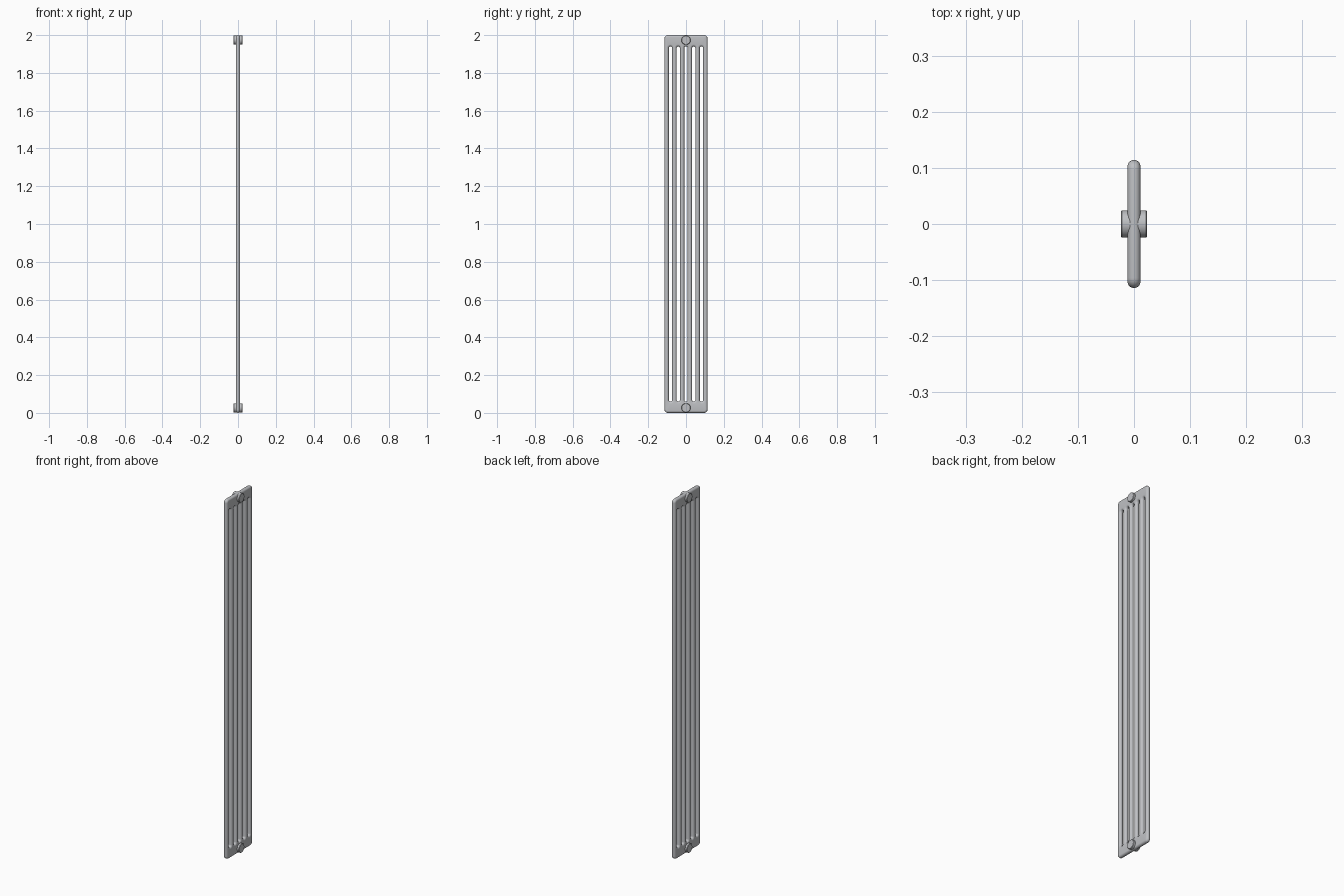
import bpy, bmesh, math

if "Cube" in bpy.data.objects:
    bpy.data.objects.remove(bpy.data.objects["Cube"])

HALF_T, ROUND = 0.0115, 0.0112      # half thickness, edge rounding
HALF_W, HEIGHT = 0.114, 2.0
PITCH, SLOT_HALF, SLOT_END = 0.041, 0.0088, 0.06
PIPE_R, PIPE_HALF, PIPE_Z = 0.0245, 0.0232, 0.0265

paint = bpy.data.materials.new("radiator grey")
paint.diffuse_color = (0.52, 0.53, 0.55, 1)
paint.use_nodes = True
paint.node_tree.nodes["Principled BSDF"].inputs["Base Color"].default_value = paint.diffuse_color


def rounded_rect(cy, hw, z0, z1, r, n=6):
    """Outline of a rounded rectangle in the y-z plane."""
    pts = []
    for k, (sy, z) in enumerate([(1, z1 - r), (-1, z1 - r), (-1, z0 + r), (1, z0 + r)]):
        for i in range(n + 1):
            a = math.pi / 2 * (k + i / n)
            pts.append((cy + sy * (hw - r) + r * math.cos(a), z + r * math.sin(a)))
    return pts


def rounded_rim(bm, cy, hw, z0, z1, r, sign, steps=10):
    """Half-round wall along an outline; sign -1 = outer edge, +1 = slot."""
    rings = []
    for s in range(steps + 1):
        t = math.pi * (s / steps - 0.5)
        d = sign * ROUND * (1 - math.cos(t))
        pts = rounded_rect(cy, hw + d, z0 - d, z1 + d, r + d)
        rings.append([bm.verts.new((HALF_T * math.sin(t), y, z)) for y, z in pts])
    for a, b in zip(rings, rings[1:]):
        for i in range(len(a)):
            j = (i + 1) % len(a)
            bm.faces.new((a[i], a[j], b[j], b[i]))


def finish(name, bm):
    bmesh.ops.recalc_face_normals(bm, faces=bm.faces)
    mesh = bpy.data.meshes.new(name)
    bm.to_mesh(mesh)
    bm.free()
    ob = bpy.data.objects.new(name, mesh)
    bpy.context.collection.objects.link(ob)
    mesh.materials.append(paint)
    bpy.context.view_layer.objects.active = ob
    ob.select_set(True)
    bpy.ops.object.shade_smooth_by_angle(angle=math.radians(35))
    ob.select_set(False)
    return ob


# Column panel: two headers joined by six round tubes with five slots between
bm = bmesh.new()
rounded_rim(bm, 0, HALF_W, 0, HEIGHT, 0.018, -1)
for i in range(-2, 3):
    rounded_rim(bm, i * PITCH, SLOT_HALF, SLOT_END, HEIGHT - SLOT_END, SLOT_HALF, 1)
bmesh.ops.remove_doubles(bm, verts=bm.verts, dist=1e-5)
# Flat front and back skins
for side in (-1, 1):
    rim = [e for e in bm.edges if e.is_boundary
           and all(v.co.x * side > HALF_T * 0.99 for v in e.verts)]
    bmesh.ops.triangle_fill(bm, edges=rim, use_beauty=True, normal=(side, 0, 0))
finish("column_panel", bm)

# Pipe connectors through the top and bottom headers
for name, z in (("lower_connector", PIPE_Z), ("upper_connector", HEIGHT - PIPE_Z)):
    bm = bmesh.new()
    profile = [(-PIPE_HALF, PIPE_R - 0.002), (-PIPE_HALF + 0.002, PIPE_R),
               (PIPE_HALF - 0.002, PIPE_R), (PIPE_HALF, PIPE_R - 0.002)]
    n = 32
    rings = [[bm.verts.new((x, r * math.cos(2 * math.pi * k / n),
                            z + r * math.sin(2 * math.pi * k / n))) for k in range(n)]
             for x, r in profile]
    for a, b in zip(rings, rings[1:]):
        for k in range(n):
            bm.faces.new((a[k], a[(k + 1) % n], b[(k + 1) % n], b[k]))
    bm.faces.new(rings[0])
    bm.faces.new(rings[-1])
    finish(name, bm)
